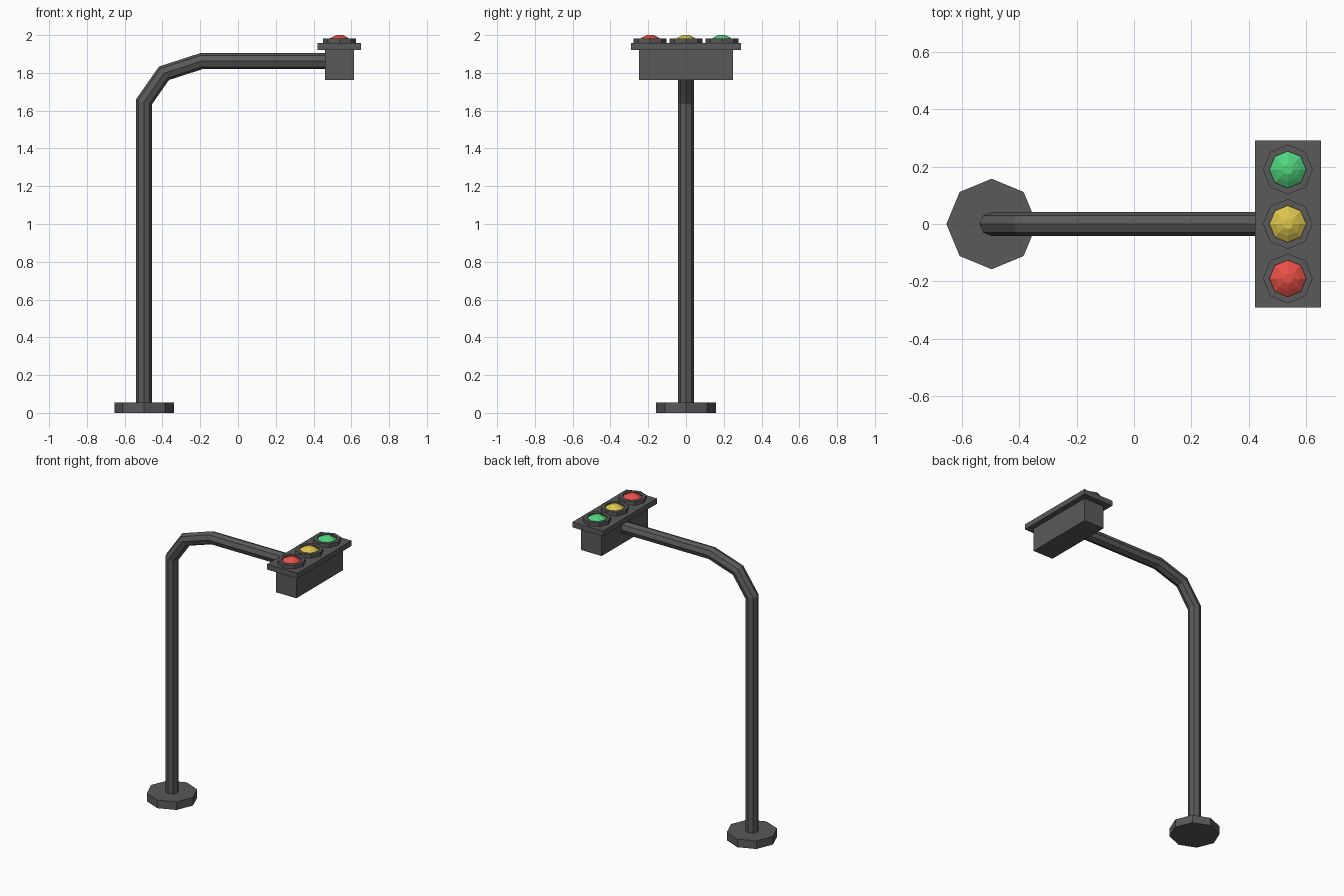
import bpy, bmesh, math
from mathutils import Vector

if "Cube" in bpy.data.objects:
    bpy.data.objects.remove(bpy.data.objects["Cube"])

SIDES = 8


def material(name, rgb):
    m = bpy.data.materials.new(name)
    m.diffuse_color = (*rgb, 1)
    m.use_nodes = True
    m.node_tree.nodes["Principled BSDF"].inputs["Base Color"].default_value = m.diffuse_color
    return m


DARK = material("dark_metal", (0.1, 0.1, 0.1))


def loft(name, rings, mat, closed=False):
    """Skin a list of octagonal rings; cap the ends, or join last to first."""
    bm = bmesh.new()
    loops = [[bm.verts.new(p) for p in r] for r in rings]
    pairs = list(zip(loops, loops[1:]))
    if closed:
        pairs.append((loops[-1], loops[0]))
    else:
        bm.faces.new(loops[0])
        bm.faces.new(loops[-1])
    for a, b in pairs:
        for i in range(SIDES):
            j = (i + 1) % SIDES
            bm.faces.new((a[i], a[j], b[j], b[i]))
    bmesh.ops.recalc_face_normals(bm, faces=bm.faces)
    me = bpy.data.meshes.new(name)
    bm.to_mesh(me)
    bm.free()
    me.materials.append(mat)
    ob = bpy.data.objects.new(name, me)
    bpy.context.collection.objects.link(ob)
    return ob


def lathe(name, x, y, profile, mat, closed=False):
    angles = [2 * math.pi * i / SIDES for i in range(SIDES)]
    rings = [[(x + r * math.cos(a), y + r * math.sin(a), z) for a in angles]
             for r, z in profile]
    return loft(name, rings, mat, closed)


def box(name, lo, hi):
    lo, hi = Vector(lo), Vector(hi)
    bpy.ops.mesh.primitive_cube_add(size=1, location=(lo + hi) / 2)
    ob = bpy.context.object
    ob.name = name
    ob.scale = hi - lo
    ob.data.materials.append(DARK)


def sweep(name, path, radius, mat):
    """Octagonal tube along a path in the XZ plane, with mitred bends."""
    pts = [Vector((x, 0, z)) for x, z in path]
    dirs = [(b - a).normalized() for a, b in zip(pts, pts[1:])]
    rings = []
    for i, p in enumerate(pts):
        d0, d1 = dirs[max(i - 1, 0)], dirs[min(i, len(dirs) - 1)]
        t = (d0 + d1).normalized()
        n = Vector((-t.z, 0, t.x)) / t.dot(d0)
        ring = []
        for k in range(SIDES):
            a = 2 * math.pi * k / SIDES
            ring.append(p + radius * (math.cos(a) * n + math.sin(a) * Vector((0, 1, 0))))
        rings.append(ring)
    return loft(name, rings, mat)


# Foot and bent pole
lathe("base_plate", -0.497, 0, [(0.158, 0), (0.158, 0.055)], DARK)
sweep("bent_pole", [(-0.497, 0.04), (-0.497, 1.648), (-0.392, 1.798),
                    (-0.195, 1.862), (0.48, 1.862)], 0.042, DARK)

# Signal housing and backing plate
box("signal_housing", (0.46, -0.25, 1.762), (0.615, 0.25, 1.93))
box("signal_plate", (0.422, -0.291, 1.922), (0.652, 0.291, 1.958))

# Three lamps, each a rim with a domed lens
lamps = [("red", -0.19, (0.8, 0.08, 0.06)),
         ("yellow", 0, (0.7, 0.55, 0.07)),
         ("green", 0.19, (0.08, 0.65, 0.2))]
for colour, y, rgb in lamps:
    lathe(colour + "_rim", 0.537, y,
          [(0.087, 1.955), (0.087, 1.983), (0.064, 1.983), (0.064, 1.955)], DARK, True)
    lathe(colour + "_lens", 0.537, y,
          [(0.065, 1.956), (0.065, 1.972), (0.042, 1.988), (0.018, 2.0)],
          material(colour + "_glass", rgb))
